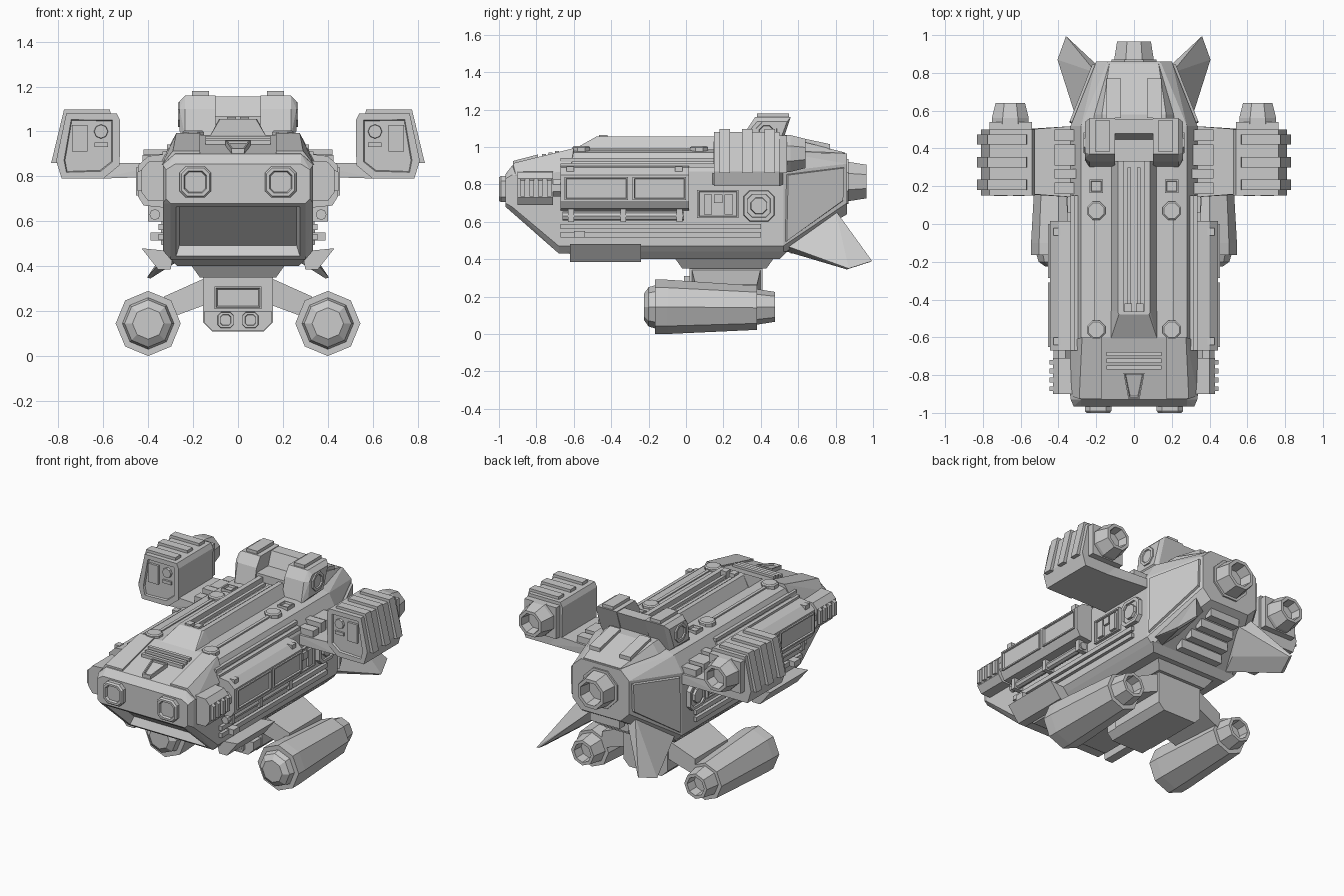
import bpy, bmesh, math
from mathutils import Vector


def finish(name, bm, mirror=False, insets=()):
    """Turn a bmesh into an object; insets = (facing, thickness, depth) recess or raise one face."""
    bmesh.ops.recalc_face_normals(bm, faces=bm.faces[:])
    for d, t, h in insets:
        bm.normal_update()
        d = Vector(d).normalized()
        f = max(bm.faces, key=lambda f: round(f.normal.dot(d), 2) + 0.1 * f.calc_area())
        bmesh.ops.inset_individual(bm, faces=[f], thickness=t, depth=0)
        bmesh.ops.inset_individual(bm, faces=[f], thickness=abs(h) * 0.4, depth=h)
    me = bpy.data.meshes.new(name)
    bm.to_mesh(me)
    bm.free()
    ob = bpy.data.objects.new(name, me)
    bpy.context.collection.objects.link(ob)
    if mirror:
        ob.modifiers.new("Mirror", 'MIRROR').use_mirror_merge = False
    return ob


def hull(name, pts, mirror=False, insets=(), sym=False):
    """Convex solid around points; sym adds the points reflected in x."""
    bm = bmesh.new()
    if sym:
        pts = list(pts) + [(-x, y, z) for x, y, z in pts]
    vs = [bm.verts.new(p) for p in pts]
    r = bmesh.ops.convex_hull(bm, input=vs)
    junk = {g for g in r["geom_interior"] + r["geom_unused"] if isinstance(g, bmesh.types.BMVert)}
    bmesh.ops.delete(bm, geom=list(junk), context='VERTS')
    bmesh.ops.dissolve_limit(bm, angle_limit=0.03, verts=bm.verts[:], edges=bm.edges[:])
    return finish(name, bm, mirror, insets)


def box(name, x, y, z, mirror=True, insets=()):
    return hull(name, [(a, b, c) for a in x for b in y for c in z], mirror, insets)


def prism_y(name, prof, y0, y1, **k):
    return hull(name, [(x, y, z) for x, z in prof for y in (y0, y1)], **k)


def prism_x(name, prof, x0, x1, **k):
    return hull(name, [(x, y, z) for y, z in prof for x in (x0, x1)], **k)


OCT = [(math.cos(i * math.pi / 4), math.sin(i * math.pi / 4)) for i in range(8)]
FLAT = [(math.cos((i + .5) * math.pi / 4) * 1.08, math.sin((i + .5) * math.pi / 4) * 1.08) for i in range(8)]
SQR = [(1, -.6), (1, .6), (.6, 1), (-.6, 1), (-1, .6), (-1, -.6), (-.6, -1), (.6, -1)]


def tube(name, shape, axis, c, rings, mirror=True):
    """Sweep a unit outline along an axis through rings of (position, radius[, v offset])."""
    bm = bmesh.new()
    loops = []
    for t, r, *o in rings:
        dv = o[0] if o else 0
        loop = []
        for u, v in shape:
            a, b = c[0] + u * r, c[1] + v * r + dv
            loop.append(bm.verts.new({'x': (t, a, b), 'y': (a, t, b), 'z': (a, b, t)}[axis]))
        loops.append(loop)
    n = len(shape)
    for p, q in zip(loops, loops[1:]):
        for i in range(n):
            bm.faces.new((p[i], p[(i + 1) % n], q[(i + 1) % n], q[i]))
    bm.faces.new(loops[0])
    bm.faces.new(loops[-1])
    return finish(name, bm, mirror)


# Main hull with recessed chin window and raised rear side panels
hull("main_hull", [
    (.28, -.965, .855), (.32, -.965, .83), (.32, -.965, .70), (.30, -.965, .68),
    (.335, -.93, .68), (.335, -.93, .85), (.28, -.93, .90),
    (.335, -.62, .87), (.28, -.6, .97), (.2, -.6, .985), (.335, -.68, .47), (.30, -.68, .43),
    (.335, .52, .87), (.28, .52, .97), (.2, .52, .985), (.335, .52, .47), (.30, .52, .43),
    (.2, .86, .91), (.14, .86, .965), (.2, .86, .70), (.14, .86, .64)], sym=True,
    insets=[((0, -.66, -.75), .035, -.05), ((.93, .37, 0), .025, .014), ((-.93, .37, 0), .025, .014)])
hull("rear_hump", [(.23, .3, .97), (.17, .35, 1.04), (.17, .58, 1.04), (.21, .58, .98),
                   (.13, .85, .97), (.13, .85, .94)], sym=True)
hull("rear_top_pad", [(x, y, z + d) for x in (.07, .145) for y, z in ((.56, 1.03), (.77, .985)) for d in (0, .03)],
     mirror=True)
tube("rear_nozzle", FLAT, 'y', (0, .815), [(.84, .12), (.87, .12), (.87, .105), (.965, .09), (.965, .07), (.89, .06)],
     False)
for i in range(4):
    y, z = .56 + i * .07, .43 + i * .045
    box("belly_louver", (-.15 + i * .015, .15 - i * .015), (y, y + .05), (z, z + .08), False)

# Nose: headlights, shoulder plates, louvers and hood wedge
tube("headlight", SQR, 'y', (.19, .775), [(-.95, .07), (-.99, .07), (-1, .062), (-1, .05), (-.985, .045)])
hull("nose_shoulder", [(x, y, z + d) for x0, x1, y, z in ((.17, .29, -.925, .895), (.17, .275, -.6, .975))
                       for x in (x0, x1) for d in (-.02, .018)] + [(.34, -.91, .85), (.34, -.62, .87)], mirror=True)
for y in (-.77, -.735, -.7):
    z = .90 + (y + .93) * .258
    box("hood_louver", (-.145, .145), (y, y + .022), (z - .02, z + .02), False)
hull("hood_wedge", [(.055, -.79, .92), (.055, -.79, .96), (.025, -.925, .88), (.03, -.925, .925)], sym=True,
     insets=[((0, -.2, 1), .01, -.012)])

# Dorsal spine with central channel
hull("spine_front", [(.13, -.63, .97), (.08, -.48, 1.055), (.13, -.46, .97), (.085, -.46, 1.055)], sym=True)
prism_y("spine_rail", [(.055, .97), (.055, 1.055), (.085, 1.055), (.125, .97)], -.47, .36, mirror=True)
box("spine_floor", (-.06, .06), (-.47, .36), (.97, 1.02), False)
box("spine_rib", (.015, .035), (-.45, .3), (1.01, 1.04))
box("spine_clamp", (.01, .05), (-.465, -.42), (1.02, 1.065))
for y in (-.56, .07):
    tube("deck_cap", FLAT, 'z', (.2, y), [(.97, .048), (.998, .048), (1.004, .04)])
box("deck_seam", (.19, .21), (-.52, .03), (.97, .992))
box("deck_hatch", (.165, .235), (.165, .235), (.97, 1.0), insets=[((0, 0, 1), .01, -.012)])

# Dorsal turret block: side arms, rear wall, pads and side lamps
arm = [(.3, .97), (.33, 1.1), (.37, 1.16), (.56, 1.16), (.5, .98)]
hull("turret_arm", [(x, y, z) for y, z in arm for x in (.1, .235)]
     + [(.26, .34, 1.0), (.26, .35, 1.1), (.26, .38, 1.135), (.26, .54, 1.135), (.26, .49, 1.0)], mirror=True)
prism_x("turret_wall", [(.42, 1.0), (.48, 1.155), (.555, 1.155), (.5, 1.0)], -.11, .11)
box("turret_floor", (-.11, .11), (.33, .48), (1.0, 1.07), False)
box("turret_pad", (.13, .205), (.38, .55), (1.15, 1.18))
tube("turret_lamp", FLAT, 'x', (.43, 1.075), [(.24, .06), (.268, .055), (.268, .04), (.255, .035)])

# Side pods with window panels
prism_y("side_pod", [(.32, .66), (.32, .90), (.40, .89), (.445, .85), (.445, .71), (.42, .67)], -.67, .015, mirror=True)
for y0, y1 in ((-.65, -.31), (-.285, .0)):
    box("side_window", (.42, .455), (y0, y1), (.715, .84), insets=[((1, 0, 0), .012, -.012)])
for y in (-.62, -.04):
    box("pod_latch", (.39, .425), (y - .02, y + .02), (.86, .895))

# Front side vents with ribs
prism_y("side_vent", [(.32, .69), (.32, .87), (.40, .865), (.43, .83), (.43, .73), (.40, .69)], -.9, -.71, mirror=True)
for i in range(4):
    y = -.885 + i * .047
    prism_y("vent_rib", [(.40, .735), (.447, .735), (.447, .82), (.40, .845)], y, y + .025, mirror=True)
tube("vent_pipe", FLAT, 'y', (.38, .78), [(-.72, .045), (-.66, .045)])

# Side rails, pipe and strips
tube("side_pipe", OCT, 'y', (.37, .63), [(-.66, .024), (-.01, .024)])
for y in (-.63, -.35, -.05):
    box("pipe_clamp", (.33, .4), (y, y + .03), (.6, .67))
for y1, z in ((.4, .575), (.4, .53)):
    box("lower_strip", (.33, .355), (-.67, y1), (z - .014, z + .014))
box("strip_block", (.33, .39), (-.6, -.54), (.515, .55))
for x, z in ((.305, .93), (.325, .90)):
    box("upper_strip", (x - .03, x + .012), (-.67, .15), (z - .01, z + .012))
box("side_hatch", (.33, .352), (.06, .28), (.62, .77), insets=[((1, 0, 0), .012, -.01)])
for y, z0 in ((.095, .64), (.205, .64), (.15, .7)):
    box("hatch_block", (.33, .357), (y, y + .045), (z0, .745))
tube("side_lamp", SQR, 'x', (.39, .685), [(.32, .085), (.36, .08), (.36, .062), (.35, .06)])
tube("side_lamp_lens", FLAT, 'x', (.39, .685), [(.34, .046), (.365, .042)])

# Chin skids and tail fins
prism_y("chin_skid", [(.43, .48), (.355, .385), (.30, .385), (.29, .44), (.33, .47)], -.62, -.24, mirror=True)
hull("tail_fin", [(.30, .54, .47), (.24, .54, .44), (.2, .80, .66), (.13, .78, .6), (.2, .65, .48),
                  (.36, .995, .39), (.35, .985, .385), (.405, .87, .35), (.39, .86, .345)], mirror=True)

# Belly plate, pylon and gondola
hull("belly_plate", [(.31, -.64, .44), (.27, -.58, .40), (.27, .5, .40), (.31, .54, .44)], sym=True)
hull("pylon_base", [(.22, -.07, .42), (.17, -.02, .35), (.17, .43, .35), (.22, .48, .42)], sym=True)
prism_y("gondola", [(.155, .37), (.155, .15), (.115, .11), (-.115, .11), (-.155, .15), (-.155, .37)], .02, .41)
prism_y("gondola_lower", [(.15, .2), (.15, .15), (.113, .112), (-.113, .112), (-.15, .15), (-.15, .2)], -.06, .1)
box("gondola_screen", (-.105, .105), (-.01, .05), (.21, .31), False, [((0, -1, 0), .01, -.02)])
tube("gondola_lamp", SQR, 'y', (.055, .16), [(-.05, .036), (-.075, .034), (-.075, .024), (-.068, .022)])
hull("nacelle_arm", [(.14, y, z) for y in (.03, .4) for z in (.35, .23)]
     + [(.33, y, z) for y in (.05, .38) for z in (.265, .16)], mirror=True)

# Lower nacelles
tube("lower_nacelle", OCT, 'y', (.4, .145), [
    (-.225, .07), (-.2, .105), (-.165, .115), (-.165, .145), (-.1, .145), (.38, .118, -.005),
    (.38, .095), (.475, .08), (.475, .06), (.41, .055)])

# Wings and upper engine pods
hull("wing", [(.3, .14, .80), (.3, .52, .80), (.3, .14, .86), (.3, .52, .86), (.56, .16, .86), (.56, .5, .86),
              (.44, .16, .80), (.62, .16, .79), (.62, .5, .79), (.44, .5, .80)], mirror=True)
for y0, y1, z in ((.16, .22, .9), (.24, .29, .92), (.31, .42, .91), (.44, .5, .9)):
    box("wing_root_block", (.28, .42), (y0, y1), (.84, z))
prism_y("engine_pod", [(.527, .85), (.525, 1.05), (.54, 1.08), (.765, 1.08), (.81, .87), (.785, .79), (.60, .79)],
        .15, .5, mirror=True, insets=[((0, -1, 0), .035, -.012)])
for y in (.18, .30, .42):
    prism_y("engine_rib", [(.565, 1.06), (.57, 1.097), (.775, 1.097), (.832, .86), (.77, .86)], y, y + .055, mirror=True)
box("engine_back", (.54, .765), (.49, .54), (.86, 1.06))
tube("engine_nozzle", FLAT, 'y', (.655, .965), [(.53, .098), (.56, .098), (.64, .078), (.64, .06), (.58, .05)])
tube("engine_lens", OCT, 'y', (.61, 1.0), [(.18, .034), (.148, .03)])
box("engine_plate", (.67, .74), (.148, .18), (.91, 1.03))
box("engine_slot", (.58, .64), (.15, .18), (.93, .95))
